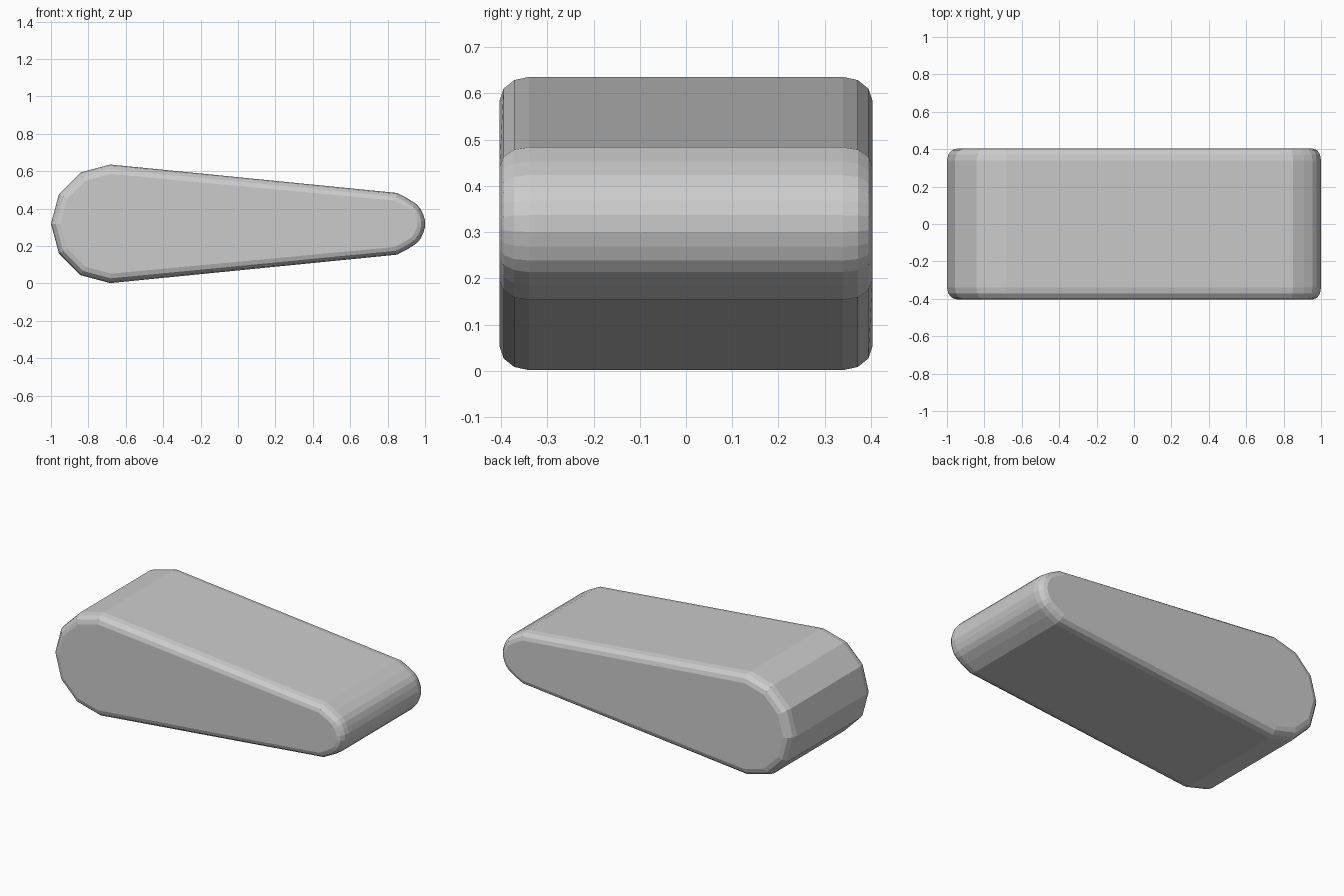
import bpy, bmesh, math
from mathutils import Vector

if "Cube" in bpy.data.objects:
    bpy.data.objects.remove(bpy.data.objects["Cube"])

CZ = 0.3185  # height of the centre line

# Side outline (x, z offset): broad 30-degree faceted heel, finer narrow nose
upper = [(1.0, 0.018), (0.99, 0.05), (0.976, 0.08), (0.954, 0.105),
         (0.91, 0.134), (0.85, 0.165)]
heel = [(-0.683 + 0.317 * math.cos(math.radians(a)), 0.317 * math.sin(math.radians(a)))
        for a in range(90, 271, 30)]
outline = [Vector(p) for p in upper + heel + [(x, -z) for x, z in reversed(upper)]]


def inset(points, fraction):
    """Mitred inward offset, slightly narrower towards the nose."""
    result = []
    for i, p in enumerate(points):
        a = (p - points[i - 1]).normalized()
        b = (points[(i + 1) % len(points)] - p).normalized()
        na, nb = Vector((-a.y, a.x)), Vector((-b.y, b.x))
        width = (0.05 if p.x < 0 else 0.042) * fraction
        result.append(p + (na + nb) * width / (1 + na.dot(nb)))
    return result


# Cross-width stations: three-segment rounding at each side rim
half = [(0.34 + 0.063 * math.sin(math.radians(a)), 1 - math.cos(math.radians(a)))
        for a in (0, 30, 60, 90)]
stations = [(-y, f) for y, f in reversed(half)] + half

bm = bmesh.new()
rings = [[bm.verts.new((p.x, y, CZ + p.y)) for p in inset(outline, f)]
         for y, f in stations]
n = len(outline)
for r0, r1 in zip(rings, rings[1:]):
    for i in range(n):
        j = (i + 1) % n
        bm.faces.new((r0[i], r0[j], r1[j], r1[i]))
bm.faces.new(rings[0])
bm.faces.new(rings[-1])
bmesh.ops.recalc_face_normals(bm, faces=bm.faces)

mesh = bpy.data.meshes.new("tapered_block")
bm.to_mesh(mesh)
bm.free()
bpy.context.collection.objects.link(bpy.data.objects.new("tapered_block", mesh))
